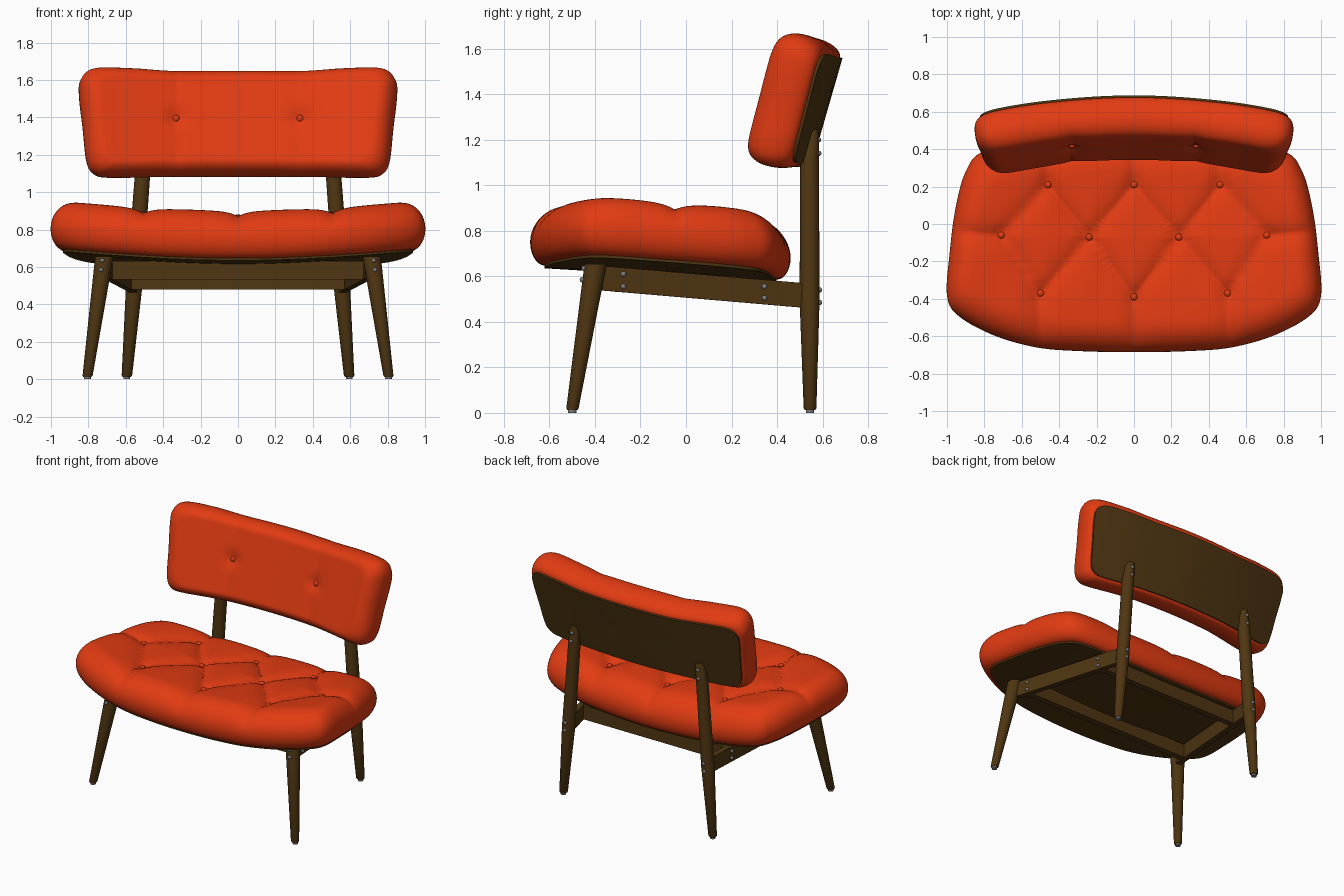
import bpy, bmesh, math
from mathutils import Vector

if "Cube" in bpy.data.objects:
    bpy.data.objects.remove(bpy.data.objects["Cube"])


def material(name, rgb):
    m = bpy.data.materials.new(name)
    m.diffuse_color = (*rgb, 1)
    m.use_nodes = True
    m.node_tree.nodes["Principled BSDF"].inputs["Base Color"].default_value = m.diffuse_color
    return m


RED = material("orange red fabric", (0.76, 0.044, 0.006))
WOOD = material("dark wood", (0.080, 0.037, 0.006))
STEEL = material("grey metal", (0.2, 0.2, 0.21))


def finish(name, bm, mat, angle=40):
    bmesh.ops.recalc_face_normals(bm, faces=bm.faces)
    me = bpy.data.meshes.new(name)
    bm.to_mesh(me)
    bm.free()
    me.materials.append(mat)
    for p in me.polygons:
        p.use_smooth = True
    me.set_sharp_from_angle(angle=math.radians(angle))
    ob = bpy.data.objects.new(name, me)
    bpy.context.collection.objects.link(ob)
    return ob


def outline(half, n=240):
    """Closed smooth curve through a mirrored half outline, evenly resampled."""
    pts = [Vector(p) for p in half]
    pts += [Vector((-p[0], p[1])) for p in half[-2:0:-1]]
    m, dense = len(pts), []
    for i in range(m):
        a, b, c, d = (pts[(i + k) % m] for k in (-1, 0, 1, 2))
        for s in range(24):
            t = s / 24
            dense.append(0.5 * (2 * b + (c - a) * t + (2 * a - 5 * b + 4 * c - d) * t * t
                                + (3 * b - a - 3 * c + d) * t ** 3))
    lens = [(dense[(i + 1) % len(dense)] - p).length for i, p in enumerate(dense)]
    step, out, acc = sum(lens) / n, [], 0.0
    for i, p in enumerate(dense):
        while acc <= lens[i] and len(out) < n:
            out.append(p.lerp(dense[(i + 1) % len(dense)], acc / lens[i]))
            acc += step
        acc -= lens[i]
    return out


def skin(bm, rings, caps=True):
    n = len(rings[0])
    for a, b in zip(rings, rings[1:]):
        for i in range(n):
            bm.faces.new((a[i], a[(i + 1) % n], b[(i + 1) % n], b[i]))
    if caps:
        bm.faces.new(rings[0])
        bm.faces.new(rings[-1])


def shell(name, curve, cy, levels, place, dent, mat, angle):
    """Stack scaled copies of a plan curve; each level is (sx, sy, height, dent factor)."""
    bm, rings = bmesh.new(), []
    for sx, sy, h, f in levels:
        ring = []
        for p in curve:
            x, y = p.x * sx, cy + (p.y - cy) * sy
            ring.append(bm.verts.new(place(x, y, h - (f * dent(x, y) if f else 0))))
        rings.append(ring)
    skin(bm, rings)
    return finish(name, bm, mat, angle)


def cushion_levels(T, mid, top, low):
    lv = [(s * (1 - low[0]), s * (1 - low[1]), 0, 0) for s in (0.1, 0.6)]
    for i in range(7):
        a = math.pi / 2 * (1 - i / 7)
        c = 1 - math.cos(a)
        lv.append((1 - low[0] * c, 1 - low[1] * c, mid * (1 - math.sin(a)), 0))
    for i in range(13):
        a = math.pi / 2 * i / 12
        c = 1 - math.cos(a)
        lv.append((1 - top[0] * c, 1 - top[1] * c, mid + (T - mid) * math.sin(a), math.sin(a)))
    for i in range(1, 28):
        s = 1 - i / 27.5
        lv.append(((1 - top[0]) * s, (1 - top[1]) * s, T, 1))
    return lv


def dent_fn(segs, buttons, depth, width, pit):
    def seg_dist(p, a, b):
        ab = b - a
        t = max(0, min(1, (p - a).dot(ab) / ab.length_squared))
        return (p - a - ab * t).length
    segs = [(Vector(a), Vector(b)) for a, b in segs]
    buttons = [Vector(b) for b in buttons]

    def dent(x, y):
        p = Vector((abs(x), y))
        d = min(seg_dist(p, a, b) for a, b in segs)
        e = min((p - b).length for b in buttons)
        return depth * math.exp(-d / width) + pit * math.exp(-(e / 0.05) ** 2)
    return dent


def ball(name, loc, r, mat, scale=(1, 1, 1)):
    bm = bmesh.new()
    bmesh.ops.create_uvsphere(bm, u_segments=14, v_segments=8, radius=r)
    ob = finish(name, bm, mat, 80)
    ob.location, ob.scale = loc, scale


def post(name, stations, mat=WOOD, n=24):
    """Round tapered post through (x, y, z, radius) stations."""
    bm = bmesh.new()
    rings = [[bm.verts.new((x + r * math.cos(2 * math.pi * i / n), y + r * math.sin(2 * math.pi * i / n), z))
              for i in range(n)] for x, y, z, r in stations]
    skin(bm, rings)
    finish(name, bm, mat)


def beam(name, a, b, w, h):
    """Rectangular rail between two points, upright in section."""
    a, b = Vector(a), Vector(b)
    d = b - a
    side = Vector((-d.y, d.x, 0)).normalized() * w / 2
    up = Vector((0, 0, h / 2))
    bm = bmesh.new()
    skin(bm, [[bm.verts.new(p + s * side + u * up) for s, u in ((1, 1), (-1, 1), (-1, -1), (1, -1))]
              for p in (a, b)])
    finish(name, bm, WOOD, 30)


def flat(x, y):
    return 0


# seat: curved, tilted base with tufted cushion
def seat_place(x, y, h):
    return Vector((x, y, 0.61 - 0.06 * y + 0.07 * x * x + h))


seat_curve = outline([(0, -0.685), (0.28, -0.68), (0.52, -0.66), (0.75, -0.595), (0.94, -0.49), (1.0, -0.38),
                      (0.985, -0.15), (0.955, 0.08), (0.9, 0.28), (0.8, 0.39), (0.5, 0.44), (0, 0.46)])
B0, B1, M0, M1, F0, F1 = (0, .21), (.46, .21), (.24, -.07), (.71, -.06), (0, -.39), (.5, -.37)
seat_segs = [(B1, M1), (B1, M0), (B0, M0), (M1, F1), (M0, F1), (M0, F0), (F1, (.51, -.75)),
             (F0, (0, -.75)), (M1, (1.1, -.03)), (B1, (.45, .5)), (B0, (0, .5))]
seat_buttons = [B0, B1, M0, M1, F0, F1]
seat_dent = dent_fn(seat_segs, seat_buttons, 0.032, 0.055, 0.015)
shell("seat_cushion", seat_curve, -0.11, cushion_levels(0.262, 0.1, (0.14, 0.3), (0.07, 0.11)),
      seat_place, seat_dent, RED, 80)
shell("seat_board", seat_curve, -0.11,
      [(s * 0.935, s * 0.89, h, 0) for s, h in ((0.05, 0.012), (0.5, 0.012), (1, 0.012), (1, -0.012),
                                               (0.8, -0.012), (0.6, -0.012), (0.3, -0.012), (0.05, -0.012))],
      seat_place, flat, WOOD, 40)
for bx, by in seat_buttons:
    for s in ((1, -1) if bx else (1,)):
        ball("seat_button", seat_place(s * bx, by, 0.262 - 0.042), 0.019, RED, (1, 1, 0.7))

# backrest: bent, leaning pad with a board behind
LEAN = 0.28


def back_place(x, v, h):
    return Vector((x * (1 - 0.28 * h), 0.605 - 0.14 * x * x + v * math.sin(LEAN) - h * math.cos(LEAN),
                   1.315 + v * math.cos(LEAN) + h * math.sin(LEAN)))


back_curve = outline([(0, -.265), (.4, -.265), (.7, -.27), (.79, -.25), (.83, -.18), (.85, 0), (.87, .18),
                      (.865, .27), (.8, .325), (.6, .325), (.36, .31), (0, .31)])
back_dent = dent_fn([((.35, -.4), (.35, .4))], [(.35, .03)], 0.012, 0.06, 0.018)
shell("backrest_cushion", back_curve, 0.0, cushion_levels(0.213, 0.11, (0.11, 0.24), (0.06, 0.17)),
      back_place, back_dent, RED, 80)
shell("backrest_board", back_curve, 0.0,
      [(s * 0.94, s * 0.83, h, 0) for s, h in ((0.05, 0.012), (0.5, 0.012), (1, 0.012), (1, -0.012),
                                              (0.8, -0.012), (0.6, -0.012), (0.3, -0.012), (0.05, -0.012))],
      back_place, flat, WOOD, 40)

# frame parts, mirrored left and right
for s in (1, -1):
    ball("backrest_button", back_place(s * .35, .03, 0.186), 0.019, RED, (1, 0.7, 1))
    post("front_leg", [(s * .805, -.5, .012, .022), (s * .804, -.499, .02, .027), (s * .715, -.397, .655, .049)])
    post("back_leg", [(s * .595, .545, .012, .022), (s * .594, .545, .02, .028), (s * .555, .543, .5, .044),
                      (s * .51, .543, 1.1, .041), (s * .499, .55, 1.22, .034), (s * .497, .555, 1.245, .024)])
    post("front_foot_glide", [(s * .805, -.5, 0, .018), (s * .805, -.5, .014, .018)], STEEL)
    post("back_foot_glide", [(s * .595, .545, 0, .018), (s * .595, .545, .014, .018)], STEEL)
    beam("side_rail", (s * .70, -.37, .592), (s * .555, .53, .515), .04, .108)
    for loc in ((.732, -.455, .585), (.726, -.448, .635), (.707, -.275, .555), (.707, -.275, .61),
                (.607, .345, .505), (.607, .345, .555), (.556, .586, .485), (.551, .586, .54),
                (.507, .583, 1.14), (.502, .582, 1.2)):
        ball("screw", (s * loc[0], loc[1], loc[2]), 0.012, STEEL)

# cross rails under the seat
beam("front_cross_rail", (-.685, -.29, .582), (.685, -.29, .582), .045, .1)
beam("back_cross_rail", (-.59, .345, .53), (.59, .345, .53), .045, .1)
